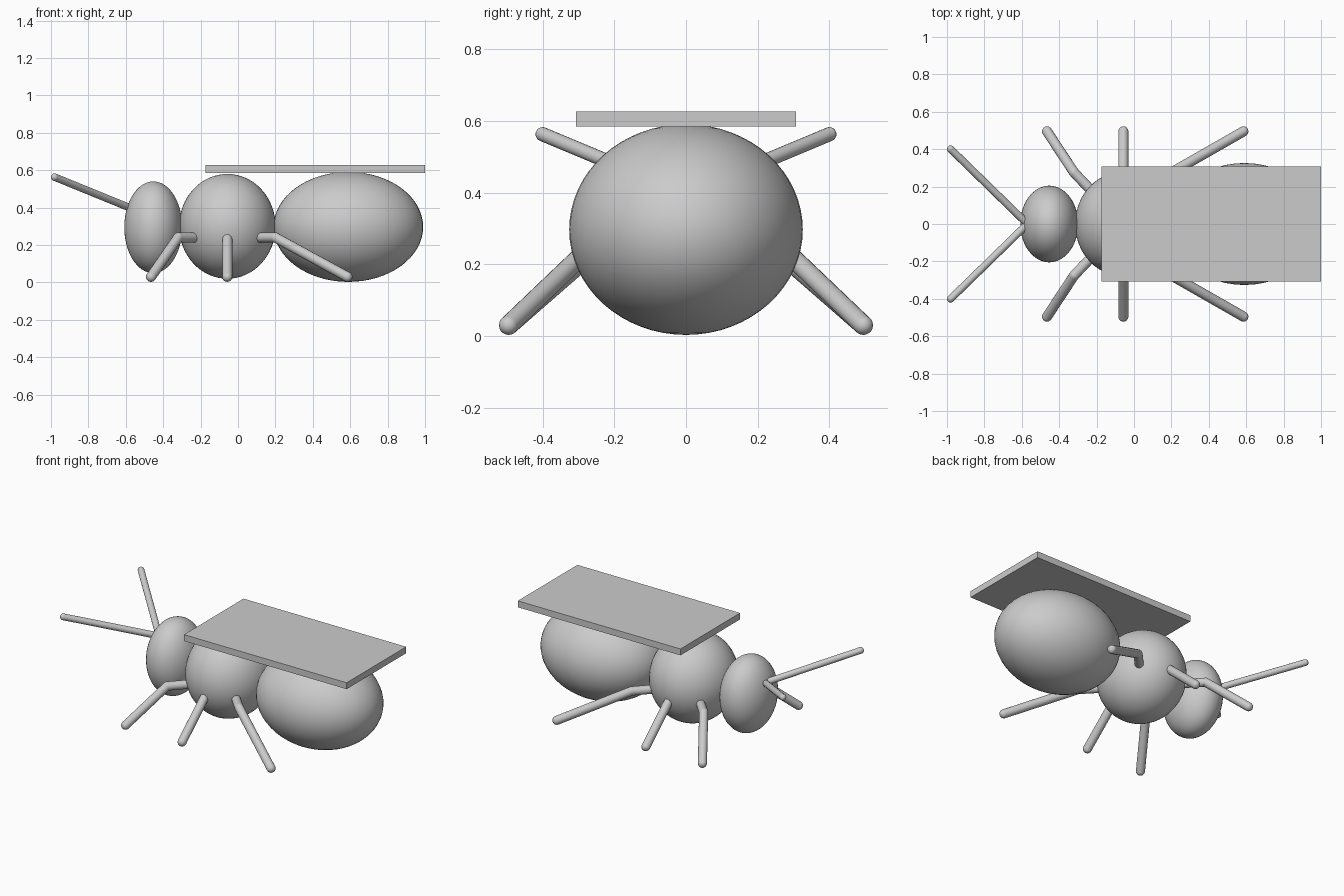
import bpy
import bmesh
import math
from mathutils import Vector, Matrix

cube = bpy.data.objects.get("Cube")
if cube:
    bpy.data.objects.remove(cube, do_unlink=True)

grey = bpy.data.materials.new("plain grey")
grey.use_nodes = True
color = (0.6, 0.6, 0.6, 1)
grey.diffuse_color = color
grey.node_tree.nodes["Principled BSDF"].inputs["Base Color"].default_value = color


def finish(name, bm, smooth=True):
    mesh = bpy.data.meshes.new(name)
    for face in bm.faces:
        face.smooth = smooth
    bm.to_mesh(mesh)
    bm.free()
    mesh.materials.append(grey)
    obj = bpy.data.objects.new(name, mesh)
    bpy.context.collection.objects.link(obj)
    return obj


def ellipsoid(name, center, radii):
    bm = bmesh.new()
    place = Matrix.Translation(center) @ Matrix.Diagonal((*radii, 1))
    bmesh.ops.create_uvsphere(bm, u_segments=48, v_segments=32, radius=1, matrix=place)
    return finish(name, bm)


def limb(name, points, radius):
    """Round rods along the points, with a ball at every point."""
    bm = bmesh.new()
    points = [Vector(p) for p in points]
    for p in points:
        bmesh.ops.create_uvsphere(bm, u_segments=16, v_segments=10, radius=radius,
                                  matrix=Matrix.Translation(p))
    for a, b in zip(points, points[1:]):
        turn = (b - a).to_track_quat("Z", "Y").to_matrix().to_4x4()
        bmesh.ops.create_cone(bm, segments=16, radius1=radius, radius2=radius,
                              depth=(b - a).length, cap_ends=False,
                              matrix=Matrix.Translation((a + b) / 2) @ turn)
    return finish(name, bm)


# Body
ellipsoid("head", (-0.453, 0, 0.295), (0.155, 0.205, 0.245))
ellipsoid("thorax", (-0.057, 0, 0.3), (0.258, 0.28, 0.28))
ellipsoid("abdomen", (0.59, 0, 0.297), (0.4, 0.326, 0.294))

# Flat wing plate resting on the back
bm = bmesh.new()
bmesh.ops.create_cube(bm, size=1, matrix=Matrix.Translation((0.412, 0, 0.606))
                      @ Matrix.Diagonal((1.174, 0.614, 0.042, 1)))
finish("wing_plate", bm, smooth=False)

# Legs and antennae on both sides
limbs = {
    "front_leg": ([(-0.23, 0.18, 0.24), (-0.32, 0.275, 0.24), (-0.465, 0.495, 0.03)], 0.027),
    "middle_leg": ([(-0.057, 0.26, 0.235), (-0.057, 0.495, 0.03)], 0.027),
    "rear_leg": ([(0.11, 0.18, 0.24), (0.2, 0.275, 0.24), (0.585, 0.495, 0.03)], 0.027),
    "antenna": ([(-0.58, 0.01, 0.4), (-0.98, 0.4, 0.563)], 0.02),
}
for side, sign in (("left", 1), ("right", -1)):
    for name, (path, radius) in limbs.items():
        limb(f"{side}_{name}", [(x, sign * y, z) for x, y, z in path], radius)
